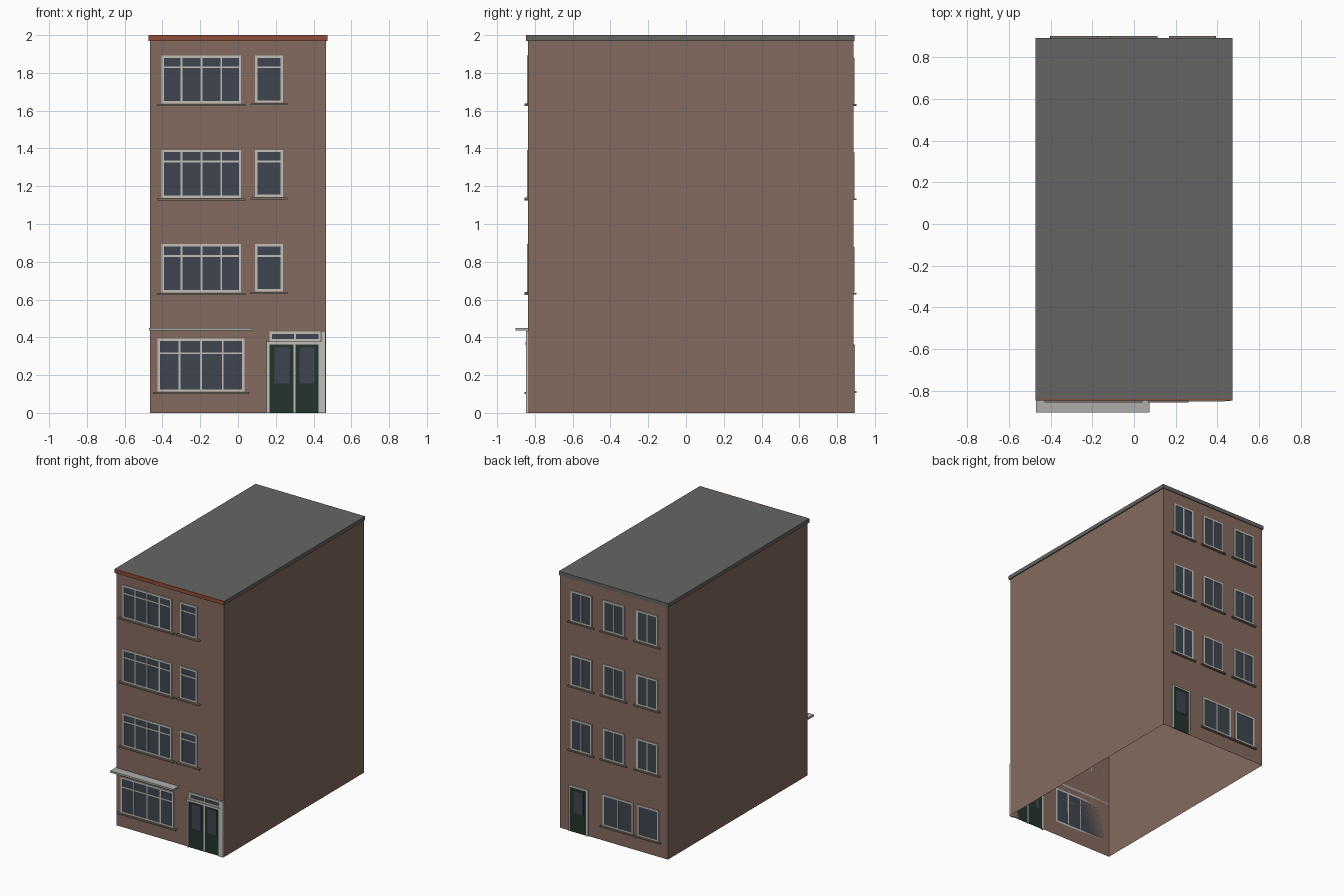
import bpy, bmesh

if "Cube" in bpy.data.objects:
    bpy.data.objects.remove(bpy.data.objects["Cube"])

FRONT, BACK = -0.836, 0.886      # wall planes
HALF, TOP, EAVE = 0.465, 2.0, 1.97


def material(name, rgb):
    m = bpy.data.materials.new(name)
    m.diffuse_color = (*rgb, 1)
    m.use_nodes = True
    m.node_tree.nodes["Principled BSDF"].inputs["Base Color"].default_value = m.diffuse_color
    return m


BRICK = material("brick", (0.23, 0.145, 0.115))
ROOF = material("roof_grey", (0.13, 0.13, 0.125))
RED = material("red_trim", (0.27, 0.075, 0.04))
FRAME = material("frame_white", (0.55, 0.53, 0.49))
GLASS = material("glass", (0.05, 0.06, 0.08))
GREEN = material("door_green", (0.018, 0.035, 0.026))
STONE = material("sill_stone", (0.2, 0.17, 0.15))
PALE = material("canopy_grey", (0.42, 0.42, 0.41))


def boxes(name, spans, mat, open_ends=False):
    """One object out of boxes given as (x0, x1, y0, y1, z0, z1)."""
    bm = bmesh.new()
    for x0, x1, y0, y1, z0, z1 in spans:
        vs = bmesh.ops.create_cube(bm, size=1)["verts"]
        for v in vs:
            v.co = (x1 if v.co.x > 0 else x0, y1 if v.co.y > 0 else y0, z1 if v.co.z > 0 else z0)
    bm.normal_update()
    if open_ends:
        caps = [f for f in bm.faces if abs(f.normal.z) > 0.9]
        bmesh.ops.delete(bm, geom=caps, context="FACES_ONLY")
    me = bpy.data.meshes.new(name)
    bm.to_mesh(me)
    bm.free()
    me.materials.append(mat)
    ob = bpy.data.objects.new(name, me)
    bpy.context.collection.objects.link(ob)
    return ob


def proud(side, depth, x0, x1, z0, z1):
    """Box span standing out from the front (-1) or back (1) wall."""
    y = FRONT if side < 0 else BACK
    a, b = sorted((y, y + side * depth))
    return (x0, x1, a, b, z0, z1)


def window(name, side, x0, x1, z0, z1, panes=1, transom=None):
    t, d = 0.013, 0.007
    bars = [(x0, x0 + t, z0, z1), (x1 - t, x1, z0, z1),
            (x0 + t, x1 - t, z0, z0 + t), (x0 + t, x1 - t, z1 - t, z1)]
    for i in range(1, panes):
        c = x0 + (x1 - x0) * i / panes
        bars.append((c - 0.005, c + 0.005, z0 + t, z1 - t))
    if transom:
        bars.append((x0 + t, x1 - t, transom - 0.005, transom + 0.005))
    boxes(name + "_frame", [proud(side, d, *b) for b in bars], FRAME)
    boxes(name + "_glass", [proud(side, 0.004, x0 + t, x1 - t, z0 + t, z1 - t)], GLASS)


def sill(name, side, x0, x1, z):
    depth = 0.02 if side < 0 else 0.016
    boxes(name, [proud(side, depth, x0, x1, z - 0.01, z)], STONE)


# Hollow wall shell, open underneath
boxes("walls", [(-HALF, HALF, FRONT, BACK, 0, EAVE + 0.01)], BRICK, open_ends=True)

# Flat roof slab and red front fascia
boxes("roof", [(-0.473, 0.473, FRONT - 0.003, 0.892, EAVE, TOP)], ROOF)
boxes("front_fascia", [(-0.473, 0.473, -0.847, FRONT - 0.003, EAVE, TOP)], RED)

# Three upper floors
for n in range(3):
    z = 0.5 * n
    window(f"front_wide_window_{n}", -1, -0.405, 0.017, z + 0.637, z + 0.893, 4, z + 0.83)
    sill(f"front_wide_sill_{n}", -1, -0.43, 0.04, z + 0.635)
    window(f"front_small_window_{n}", -1, 0.09, 0.238, z + 0.642, z + 0.893, 1, z + 0.83)
    sill(f"front_small_sill_{n}", -1, 0.066, 0.262, z + 0.639)
    for k, c in enumerate((-0.288, 0.0, 0.28)):
        window(f"back_window_{n}_{k}", 1, c - 0.092, c + 0.092, z + 0.638, z + 0.878, 2)
        sill(f"back_sill_{n}_{k}", 1, c - 0.113, c + 0.113, z + 0.636)

# Shop window and canopy
window("shop_window", -1, -0.425, 0.034, 0.112, 0.393, 4, 0.316)
sill("shop_sill", -1, -0.45, 0.057, 0.111)
boxes("canopy", [proud(-1, 0.067, -0.47, 0.074, 0.435, 0.449)], PALE)

# Front double door: surround, fanlight, leaves and panes
boxes("door_surround", [proud(-1, 0.012, 0.152, 0.168, 0, 0.36),
                        proud(-1, 0.015, 0.152, 0.44, 0.36, 0.377),
                        proud(-1, 0.012, 0.427, 0.463, 0, 0.36),
                        proud(-1, 0.012, 0.44, 0.463, 0.36, 0.434),
                        proud(-1, 0.009, 0.293, 0.305, 0, 0.36)], FRAME)
window("fanlight", -1, 0.166, 0.438, 0.377, 0.43, 2)
boxes("door_leaves", [proud(-1, 0.005, 0.168, 0.293, 0, 0.36),
                      proud(-1, 0.005, 0.305, 0.427, 0, 0.36)], GREEN)
boxes("door_panes", [proud(-1, 0.007, x, x + 0.08, 0.155, 0.345) for x in (0.193, 0.326)], GLASS)

# Back ground floor windows and door
window("back_double_window", 1, -0.166, 0.096, 0.118, 0.362, 2)
window("back_single_window", 1, -0.388, -0.208, 0.118, 0.362)
sill("back_ground_sill", 1, -0.403, 0.113, 0.116)
boxes("back_door_surround", [proud(1, 0.01, 0.22, 0.234, 0, 0.347),
                             proud(1, 0.01, 0.374, 0.388, 0, 0.347),
                             proud(1, 0.01, 0.22, 0.388, 0.347, 0.36)], FRAME)
boxes("back_door", [proud(1, 0.005, 0.234, 0.374, 0, 0.347)], GREEN)
boxes("back_door_pane", [proud(1, 0.007, 0.262, 0.346, 0.15, 0.325)], GLASS)
